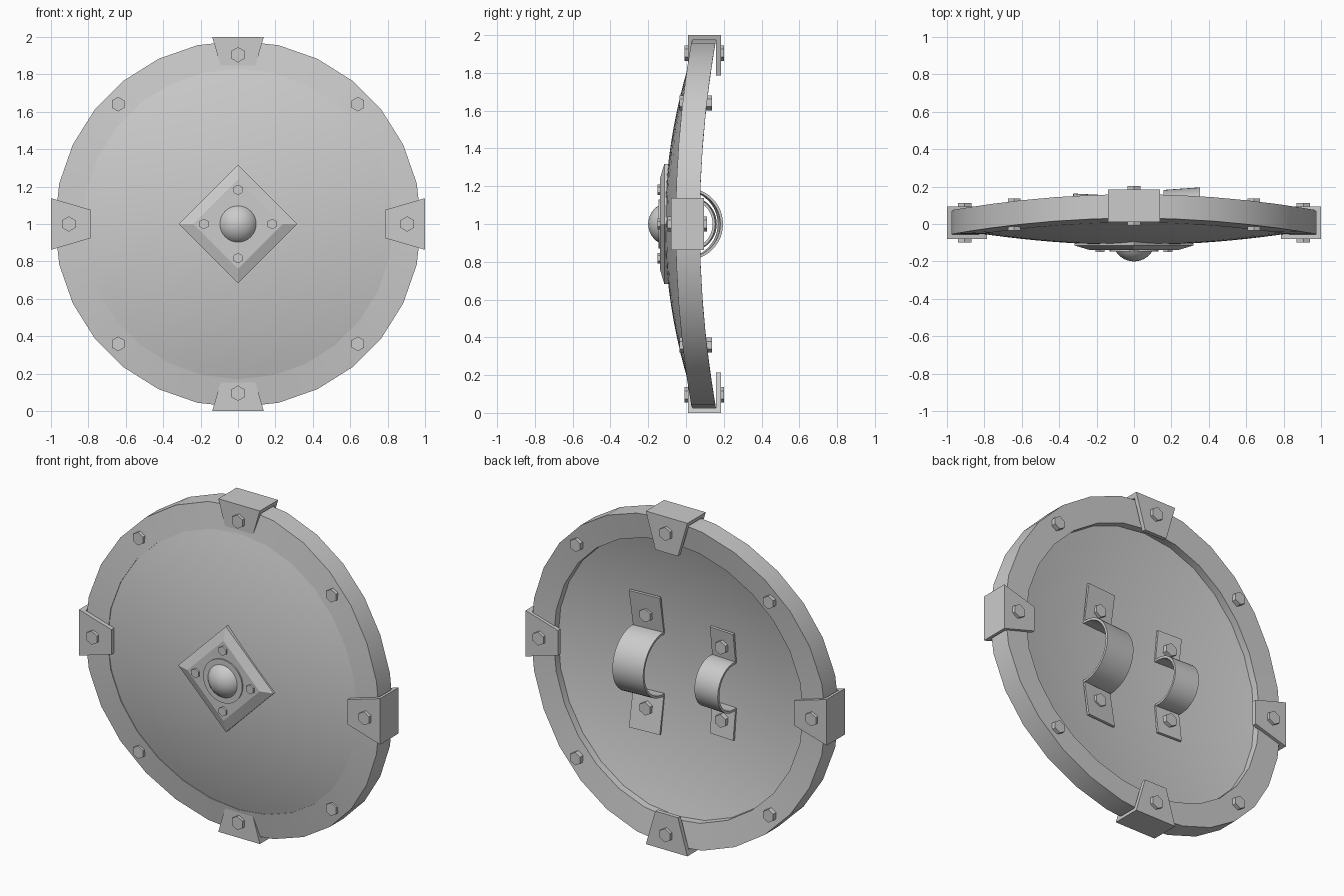
import bpy, bmesh
from math import pi, sin, cos, radians
from mathutils import Matrix, Vector

if "Cube" in bpy.data.objects:
    bpy.data.objects.remove(bpy.data.objects["Cube"])

C = 1.0          # height of the shield centre
BEND = 0.09      # vertical bend of the whole shield


def smooth_by_angle(ob, angle):
    bpy.ops.object.select_all(action='DESELECT')
    ob.select_set(True)
    bpy.context.view_layer.objects.active = ob
    bpy.ops.object.shade_smooth_by_angle(angle=radians(angle))


def finish(name, bm, smooth=None):
    bmesh.ops.recalc_face_normals(bm, faces=bm.faces[:])
    me = bpy.data.meshes.new(name)
    bm.to_mesh(me)
    bm.free()
    ob = bpy.data.objects.new(name, me)
    bpy.context.collection.objects.link(ob)
    if smooth:
        smooth_by_angle(ob, smooth)
    return ob


def bridge(bm, a, b):
    n = len(a)
    for i in range(n):
        bm.faces.new((a[i], a[(i + 1) % n], b[(i + 1) % n], b[i]))


def ring(bm, r, n, yfun, offset=0.0):
    out = []
    for i in range(n):
        t = 2 * pi * i / n + offset
        x, z = r * cos(t), r * sin(t)
        out.append(bm.verts.new((x, yfun(x, z), C + z)))
    return out


def turned(name, profile, n, x=0.0, z=0.0, offset=0.0, smooth=None):
    """Stack of (radius, y) rings about the y axis, capped at both ends."""
    bm = bmesh.new()
    rings = [ring(bm, r, n, lambda a, b, y=y: y, offset) for r, y in profile]
    for a, b in zip(rings, rings[1:]):
        bridge(bm, a, b)
    bm.faces.new(rings[0])
    bm.faces.new(rings[-1])
    bmesh.ops.translate(bm, verts=bm.verts[:], vec=(x, 0, z))
    return finish(name, bm, smooth)


def bolt(name, x, z, y0, y1, r=0.041):
    turned(name, [(r, y0), (r, y1)], 6, x, z, pi / 2)


# Dished shield board
bm = bmesh.new()
front = lambda x, z: -0.112 + 0.09 * x * x + 0.177 * z * z
back = lambda x, z: front(x, z) + 0.08
radii = [0.86 * i / 10 for i in range(1, 11)]
outer = []
for fn in (front, back):
    rings = [ring(bm, r, 48, fn) for r in radii]
    tip = bm.verts.new((0, fn(0, 0), C))
    for i in range(48):
        bm.faces.new((tip, rings[0][i], rings[0][(i + 1) % 48]))
    for a, b in zip(rings, rings[1:]):
        bridge(bm, a, b)
    outer.append(rings[-1])
bridge(bm, *outer)
finish("shield_board", bm, 30)

# Bent faceted rim
bm = bmesh.new()
N = 28
rings = [ring(bm, r, N, lambda x, z, y=y: y + BEND * z * z)
         for r, y in ((0.83, -0.055), (0.98, -0.055), (0.98, 0.073), (0.83, 0.073))]
for i in range(4):
    bridge(bm, rings[i], rings[(i + 1) % 4])
finish("rim", bm, 30)

# Four U-shaped clamps with bolts on both faces
for k, name in enumerate(("right", "top", "left", "bottom")):
    mid = 0.097 if k % 2 else 0.007
    h = 0.087
    width = lambda r: 0.075 + (r - 0.785) / 0.215 * 0.063
    prof = [(0.785, -h), (1.0, -h), (1.0, h), (0.785, h),
            (0.785, h - 0.025), (0.974, h - 0.025), (0.974, -h + 0.025), (0.785, -h + 0.025)]
    bm = bmesh.new()
    sides = [[bm.verts.new((r, mid + y, s * width(r))) for r, y in prof] for s in (-1, 1)]
    bridge(bm, *sides)
    for s in sides:
        for q in ((0, 1, 6, 7), (1, 2, 5, 6), (2, 3, 4, 5)):
            bm.faces.new([s[j] for j in q])
    rot = Matrix.Rotation(-k * pi / 2, 4, 'Y')
    bmesh.ops.transform(bm, matrix=Matrix.Translation((0, 0, C)) @ rot, verts=bm.verts[:])
    finish(name + "_clamp", bm)
    p = rot @ Vector((0.905, 0, 0))
    bolt(name + "_clamp_front_bolt", p.x, p.z, mid - h - 0.018, mid - h + 0.01)
    bolt(name + "_clamp_back_bolt", p.x, p.z, mid + h - 0.01, mid + h + 0.018)

# Rim bolts on the diagonals
for sx in (-1, 1):
    for sz in (-1, 1):
        y = BEND * 0.41
        bolt("rim_front_bolt", sx * 0.641, sz * 0.641, y - 0.071, y - 0.045, 0.039)
        bolt("rim_back_bolt", sx * 0.641, sz * 0.641, y + 0.06, y + 0.1, 0.039)

# Diamond boss plate with collar, ball and bolts
turned("boss_plate", [(0.317, -0.08), (0.317, -0.115), (0.24, -0.138)], 4)
turned("boss_collar", [(0.13, -0.12), (0.13, -0.146), (0.122, -0.146)], 32, smooth=30)
ball = [(0.115 * cos(t * pi / 20), -0.085 - 0.115 * sin(t * pi / 20)) for t in range(10)]
turned("boss_ball", ball + [(0.002, -0.2)], 32, smooth=40)
for x, z in ((0.182, 0), (-0.182, 0), (0, 0.182), (0, -0.182)):
    bolt("boss_bolt", x, z, -0.13, -0.15, 0.028)


# Arm straps on the back: arched band with flat bolted ends
def strap(name, xc, w, r, yc, y0, zend, yend, zbolt, slope):
    half = [(yc + r * cos(t * pi / 24), r * sin(t * pi / 24)) for t in range(13)]
    half += [(y0, r), (yend, zend)]
    prof = [(y, -z) for y, z in reversed(half[1:])] + half
    bm = bmesh.new()
    a, b = [[bm.verts.new((xc + s * w / 2, y + slope * s * w / 2, C + z)) for y, z in prof]
            for s in (-1, 1)]
    for i in range(len(a) - 1):
        bm.faces.new((a[i], a[i + 1], b[i + 1], b[i]))
    ob = finish(name, bm)
    mod = ob.modifiers.new("thickness", 'SOLIDIFY')
    mod.thickness = 0.014
    mod.offset = 0
    bpy.context.view_layer.objects.active = ob
    bpy.ops.object.modifier_apply(modifier=mod.name)
    smooth_by_angle(ob, 30)
    for s in (-1, 1):
        bolt(name + "_bolt", xc, s * zbolt, -0.03, 0.026, 0.04)


strap("large_strap", 0.255, 0.195, 0.185, -0.003, -0.012, 0.412, 0.025, 0.28, 0.07)
strap("small_strap", -0.245, 0.16, 0.14, 0.012, -0.015, 0.32, 0.006, 0.22, -0.05)
